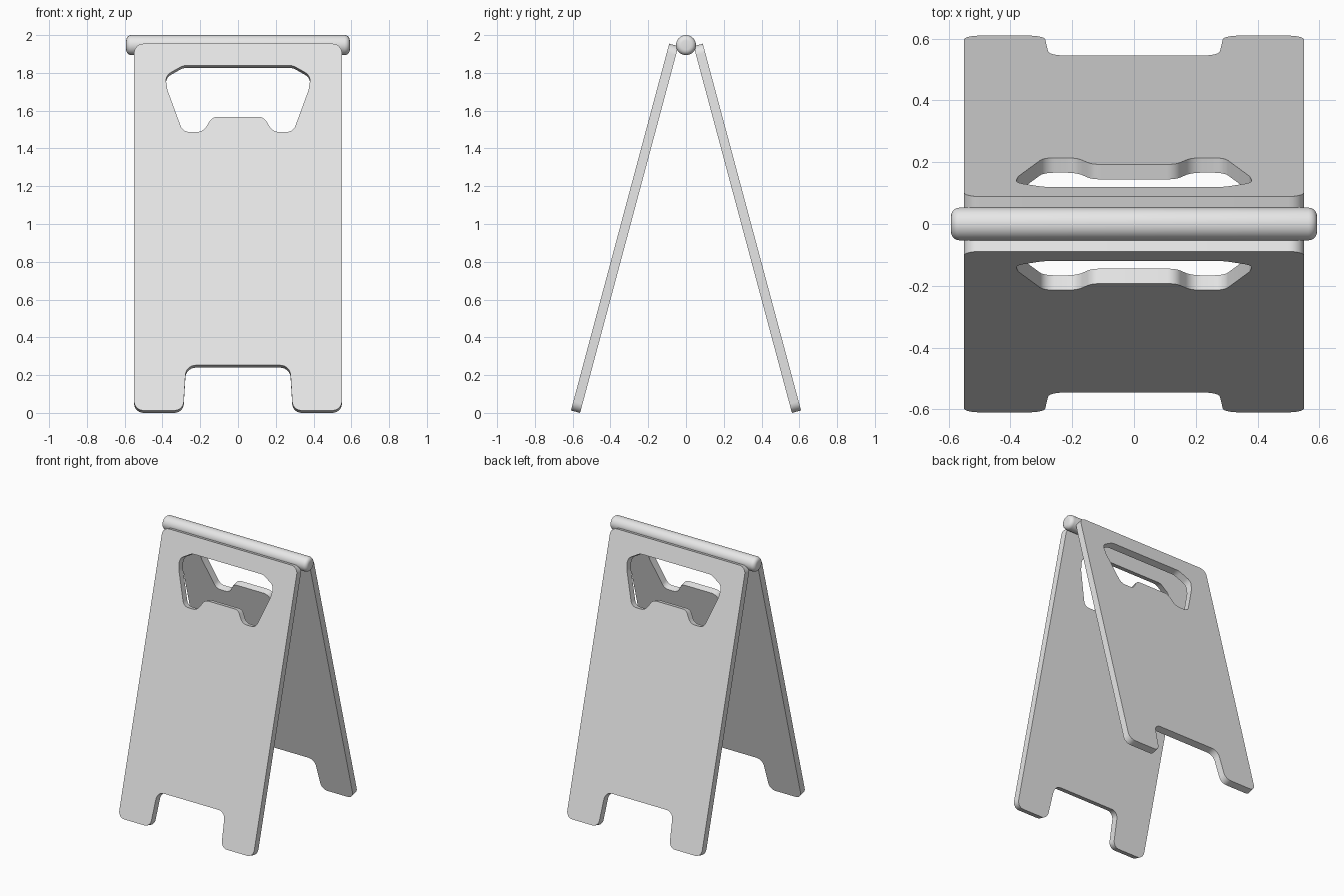
import bpy
import bmesh
from math import radians, tan
from mathutils import Vector
from mathutils.geometry import interpolate_bezier

cube = bpy.data.objects.get("Cube")
if cube:
    bpy.data.objects.remove(cube, do_unlink=True)

# One pale plastic colour
plastic = bpy.data.materials.new("pale_grey_plastic")
plastic.use_nodes = True
plastic.diffuse_color = (0.8, 0.8, 0.8, 1)
plastic.node_tree.nodes["Principled BSDF"].inputs["Base Color"].default_value = (0.8, 0.8, 0.8, 1)

TILT = radians(75)
THICK = 0.05


def mirrored_outline(half):
    """Mirror half an outline of (x, y, corner radius) and round its corners."""
    full = half + [(-x, y, r) for x, y, r in reversed(half)]
    pts = [Vector((x, y, 0)) for x, y, _ in full]
    result = []
    for i, (_, _, r) in enumerate(full):
        p = pts[i]
        a = (pts[i - 1] - p).normalized()
        b = (pts[(i + 1) % len(pts)] - p).normalized()
        turn = (-a).angle(b)
        reach = r * tan(turn / 2)
        handle = reach - r * 4 / 3 * tan(turn / 4)
        result += interpolate_bezier(p + a * reach, p + a * handle,
                                     p + b * handle, p + b * reach, 8)
    return result


def finish(obj):
    """Turn the object into a clean mesh with smooth rounded corners."""
    bpy.ops.object.select_all(action='DESELECT')
    obj.select_set(True)
    bpy.context.view_layer.objects.active = obj
    bpy.ops.object.convert(target='MESH')
    obj = bpy.context.object
    bm = bmesh.new()
    bm.from_mesh(obj.data)
    bmesh.ops.remove_doubles(bm, verts=bm.verts, dist=0.0002)
    bmesh.ops.recalc_face_normals(bm, faces=bm.faces)
    bm.to_mesh(obj.data)
    bm.free()
    bpy.ops.object.shade_smooth_by_angle(angle=radians(35))
    obj.data.materials.clear()
    obj.data.materials.append(plastic)


# Board outline with feet, and hand hole, as right halves
board = [(0.55, 2.01, 0.05), (0.55, 0, 0.05), (0.29, 0, 0.05), (0.275, 0.248, 0.055)]
hand_hole = [(0.29, 1.891, 0.08), (0.385, 1.835, 0.05), (0.374, 1.757, 0.1),
             (0.292, 1.526, 0.05), (0.185, 1.526, 0.06), (0.136, 1.609, 0.05)]


def panel(name, y, turn):
    curve = bpy.data.curves.new(name, 'CURVE')
    curve.dimensions = '2D'
    curve.fill_mode = 'BOTH'
    curve.extrude = THICK / 2
    for half in (board, hand_hole):
        pts = mirrored_outline(half)
        spline = curve.splines.new('POLY')
        spline.points.add(len(pts) - 1)
        for sp, p in zip(spline.points, pts):
            sp.co = (p.x, p.y, 0, 1)
        spline.use_cyclic_u = True
    obj = bpy.data.objects.new(name, curve)
    bpy.context.collection.objects.link(obj)
    obj.location = (0, y, 0.0065)
    obj.rotation_euler = (TILT, 0, turn)
    finish(obj)


# Two leaning panels
panel("front_panel", -0.585, 0)
panel("back_panel", 0.585, radians(180))

# Hinge rod with rounded ends
bpy.ops.mesh.primitive_cylinder_add(vertices=40, radius=0.053, depth=1.184,
                                    location=(0, 0, 1.947),
                                    rotation=(0, radians(90), 0))
rod = bpy.context.object
rod.name = "hinge_rod"
bevel = rod.modifiers.new("rounded_ends", 'BEVEL')
bevel.width = 0.028
bevel.segments = 5
bevel.limit_method = 'ANGLE'
bevel.angle_limit = radians(40)
finish(rod)
